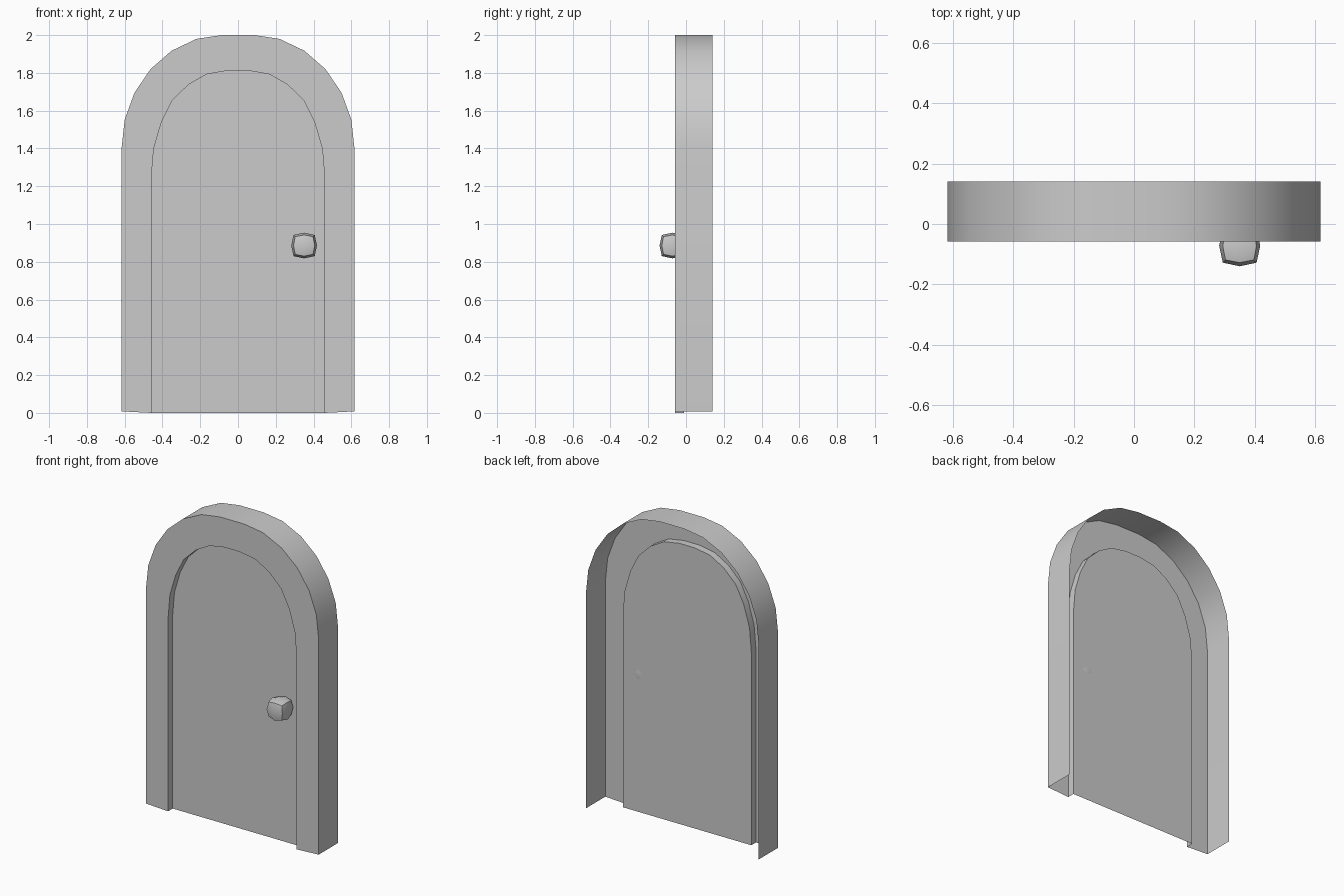
import bpy, bmesh

if "Cube" in bpy.data.objects:
    bpy.data.objects.remove(bpy.data.objects["Cube"])

FRONT, PANEL, BACK = -0.058, -0.011, 0.14


def arch(half):
    """Mirror a left-half outline (x, z) into a full left-to-right arch."""
    return [(-x, z) for x, z in half] + [(x, z) for x, z in reversed(half)]


def finish(name, bm, angle=None):
    mesh = bpy.data.meshes.new(name)
    bm.to_mesh(mesh)
    bm.free()
    ob = bpy.data.objects.new(name, mesh)
    bpy.context.collection.objects.link(ob)
    if angle:
        bpy.ops.object.select_all(action='DESELECT')
        ob.select_set(True)
        bpy.context.view_layer.objects.active = ob
        bpy.ops.object.shade_smooth_by_angle(angle=angle)
    return ob


outer = arch([(0.617, 0.008), (0.617, 1.395), (0.60, 1.553), (0.548, 1.695),
              (0.463, 1.82), (0.352, 1.917), (0.22, 1.98), (0.087, 2.0)])
inner = arch([(0.459, 0.0), (0.459, 1.245), (0.446, 1.40), (0.405, 1.54),
              (0.347, 1.655), (0.262, 1.738), (0.165, 1.793), (0.055, 1.812)])

# Door frame: hollow at the back, outer wall + front face + inner reveal
bm = bmesh.new()
rings = [[bm.verts.new((x, y, z)) for x, z in outline]
         for outline, y in ((outer, BACK), (outer, FRONT), (inner, FRONT), (inner, PANEL))]
for a, b in zip(rings, rings[1:]):
    for i in range(len(a) - 1):
        bm.faces.new((a[i], b[i], b[i + 1], a[i + 1]))
finish("door_frame", bm, 0.6)

# Door panel: single flat sheet at the back of the reveal
bm = bmesh.new()
bm.faces.new([bm.verts.new((x, PANEL, z)) for x, z in reversed(inner)])
finish("door_panel", bm)

# Knob: once-subdivided cube puffed toward a sphere
bm = bmesh.new()
bmesh.ops.create_cube(bm, size=2)
bmesh.ops.subdivide_edges(bm, edges=bm.edges[:], cuts=1, use_grid_fill=True)
for v in bm.verts:
    extremes = sum(abs(c) > 0.5 for c in v.co)
    v.co *= {1: 0.068, 2: 0.056, 3: 0.047}[extremes]
knob = finish("door_knob", bm, 0.6)
knob.location = (0.35, -0.072, 0.886)
